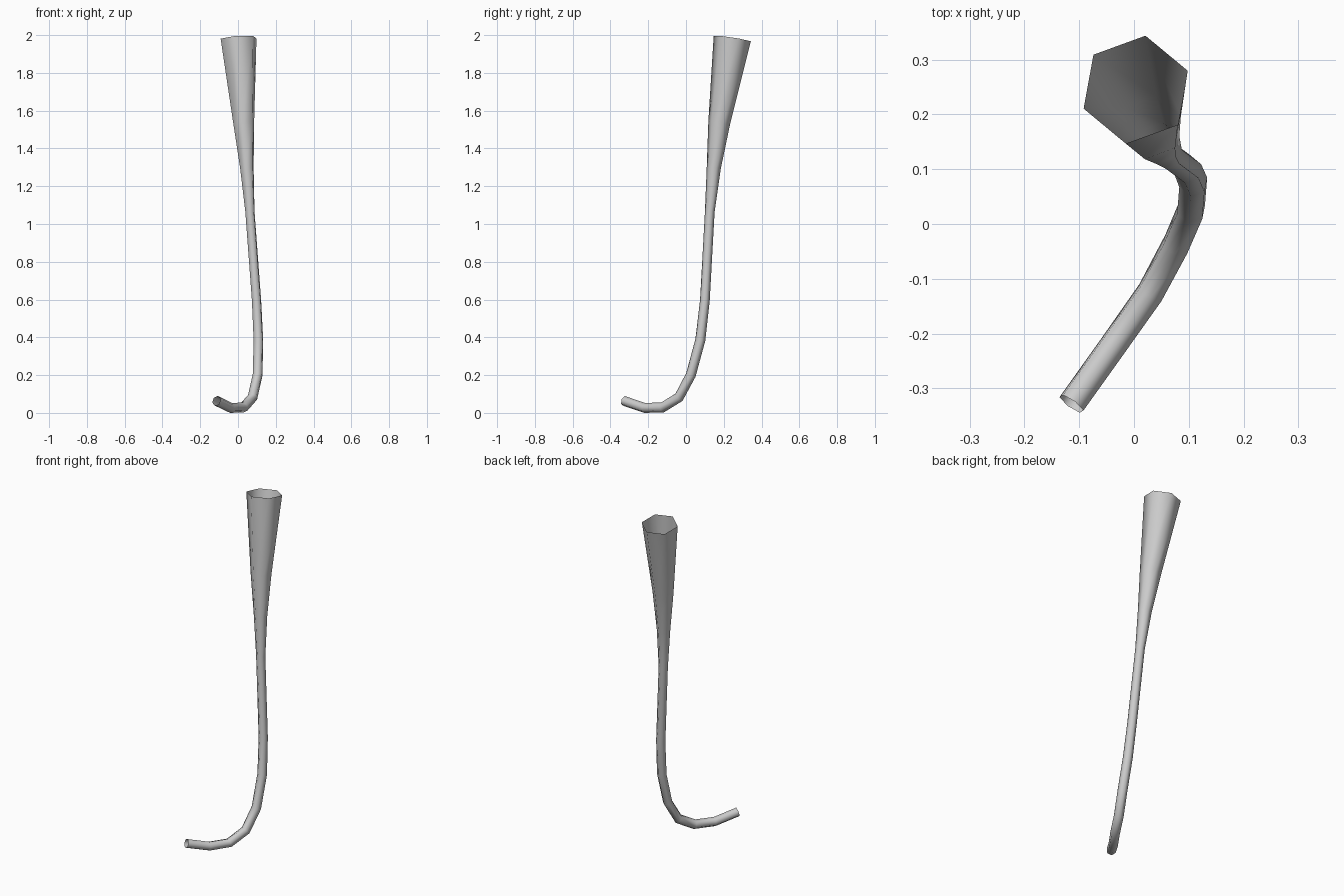
import bpy, bmesh, math
from mathutils import Vector

if "Cube" in bpy.data.objects:
    bpy.data.objects.remove(bpy.data.objects["Cube"])

SIDES = 6
PHASE = math.radians(20)

# Centre line of the horn from the bell down to the mouthpiece: x, y, z, radius
PATH = [
    (0.003, 0.245, 1.985, 0.101),
    (0.030, 0.176, 1.54, 0.059),
    (0.047, 0.147, 1.30, 0.038),
    (0.063, 0.126, 1.07, 0.026),
    (0.098, 0.100, 0.60, 0.026),
    (0.108, 0.076, 0.39, 0.027),
    (0.104, 0.026, 0.205, 0.027),
    (0.077, -0.037, 0.086, 0.027),
    (0.030, -0.125, 0.032, 0.027),
    (-0.037, -0.220, 0.030, 0.027),
    (-0.114, -0.328, 0.067, 0.027),
]

points = [Vector(p[:3]) for p in PATH]
radii = [p[3] for p in PATH]
steps = [(b - a).normalized() for a, b in zip(points, points[1:])]
tangents = [steps[0]] + [(a + b).normalized() for a, b in zip(steps, steps[1:])] + [steps[-1]]

# Six-sided tube swept along the path without twisting, open at both ends
bm = bmesh.new()
axis = Vector((math.cos(PHASE), math.sin(PHASE), 0))
rings = []
for centre, radius, tangent in zip(points, radii, tangents):
    axis = (axis - tangent * axis.dot(tangent)).normalized()
    side = tangent.cross(axis)
    ring = []
    for i in range(SIDES):
        a = math.tau * i / SIDES
        ring.append(bm.verts.new(centre + radius * (axis * math.cos(a) + side * math.sin(a))))
    rings.append(ring)
for upper, lower in zip(rings, rings[1:]):
    for i in range(SIDES):
        j = (i + 1) % SIDES
        bm.faces.new((upper[i], upper[j], lower[j], lower[i]))
for face in bm.faces:
    face.smooth = True

# Rest the lowest bend on the ground
lowest = min(v.co.z for v in bm.verts)
bmesh.ops.translate(bm, verts=bm.verts, vec=(0, 0, -lowest))

mesh = bpy.data.meshes.new("horn")
bm.to_mesh(mesh)
bm.free()
horn = bpy.data.objects.new("horn", mesh)
bpy.context.collection.objects.link(horn)
